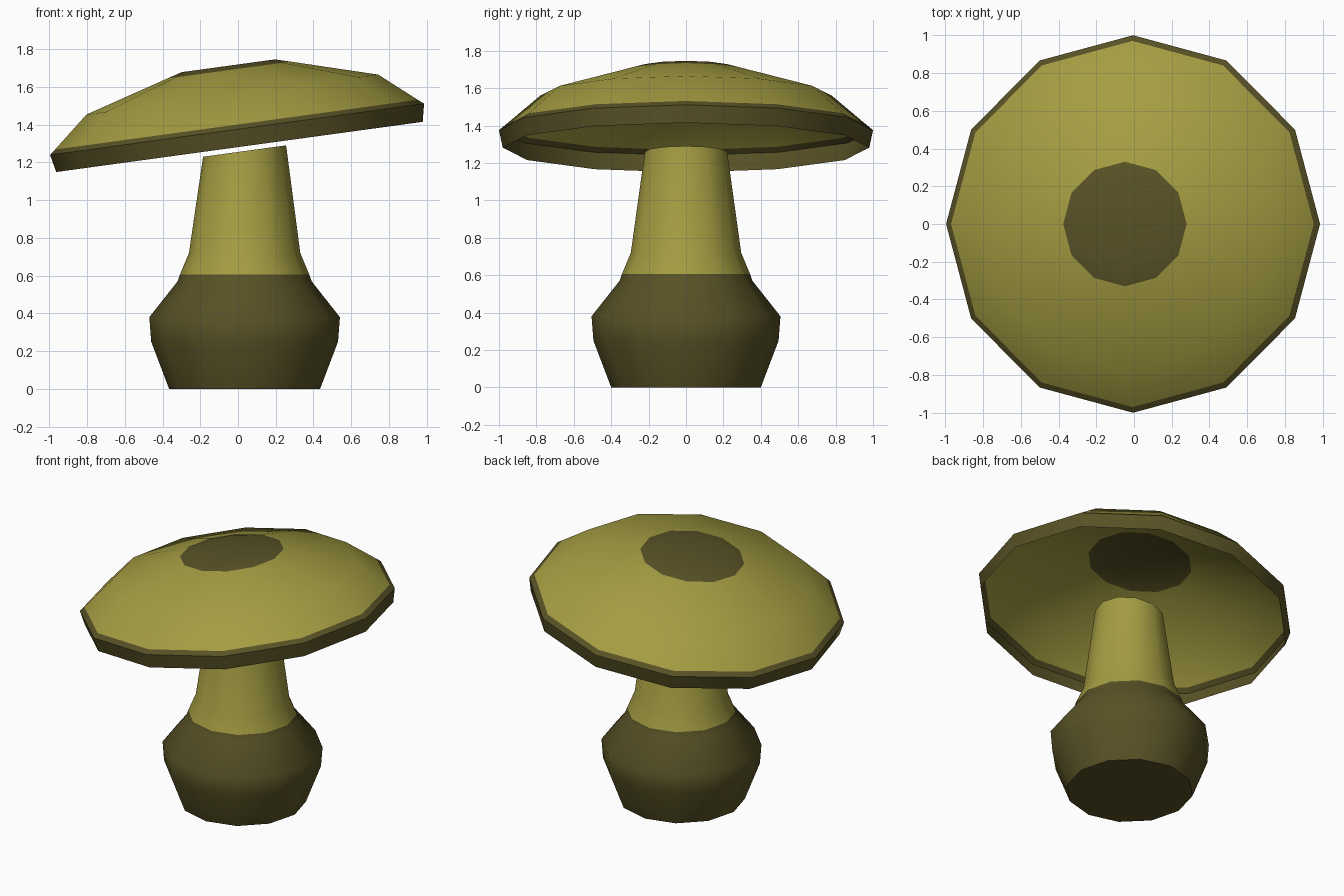
import bpy, bmesh, math
from mathutils import Matrix

cube = bpy.data.objects.get("Cube")
if cube:
    bpy.data.objects.remove(cube, do_unlink=True)

SIDES = 12
TILT = math.radians(7.8)


def make_material(name, rgb):
    mat = bpy.data.materials.new(name)
    mat.use_nodes = True
    mat.diffuse_color = (*rgb, 1)
    mat.node_tree.nodes["Principled BSDF"].inputs["Base Color"].default_value = (*rgb, 1)
    return mat


olive = make_material("olive", (0.37, 0.335, 0.054))
dark_olive = make_material("dark olive", (0.098, 0.083, 0.019))


def lathe(name, profile, bands, close_start, close_end):
    """Turn (radius, height) points about z; bands gives a material per strip."""
    bm = bmesh.new()
    rings = []
    for radius, height in profile:
        rings.append([bm.verts.new((radius * math.cos(2 * math.pi * i / SIDES),
                                    radius * math.sin(2 * math.pi * i / SIDES), height))
                      for i in range(SIDES)])
    for low, high, band in zip(rings, rings[1:], bands):
        for i in range(SIDES):
            j = (i + 1) % SIDES
            bm.faces.new((low[i], low[j], high[j], high[i])).material_index = band
    if close_start:
        bm.faces.new(rings[0][::-1]).material_index = bands[0]
    if close_end:
        bm.faces.new(rings[-1]).material_index = bands[-1]
    mesh = bpy.data.meshes.new(name)
    bm.to_mesh(mesh)
    bm.free()
    obj = bpy.data.objects.new(name, mesh)
    bpy.context.collection.objects.link(obj)
    mesh.materials.append(olive)
    mesh.materials.append(dark_olive)
    bpy.ops.object.select_all(action="DESELECT")
    obj.select_set(True)
    bpy.context.view_layer.objects.active = obj
    bpy.ops.object.shade_smooth_by_angle(angle=math.radians(45))
    return obj


# Bulbous stem, dark below and light above
stem_top = 1.26
stem = lathe("stem",
             [(0.4, 0), (0.495, 0.25), (0.505, 0.38), (0.355, 0.57),
              (0.343, 0.605), (0.295, 0.72), (0.22, stem_top)],
             [1, 1, 1, 1, 0, 0], True, True)
# Slant the stem top parallel to the cap
for v in stem.data.vertices:
    if v.co.z > stem_top - 0.01:
        v.co.z += v.co.x * math.tan(TILT)
stem.location.x = 0.035

# Thin hollow cap: dark rim, light dome, dark crown patch
cap = lathe("cap",
            [(0.98, -0.094), (1.0, 0), (0.97, 0.025), (0.78, 0.186),
             (0.33, 0.317), (0.25, 0.34)],
            [1, 1, 0, 0, 1], False, True)
cap.data.transform(Matrix.Rotation(-TILT, 4, "Y"))
cap.location = (-0.005, 0, 1.375)
